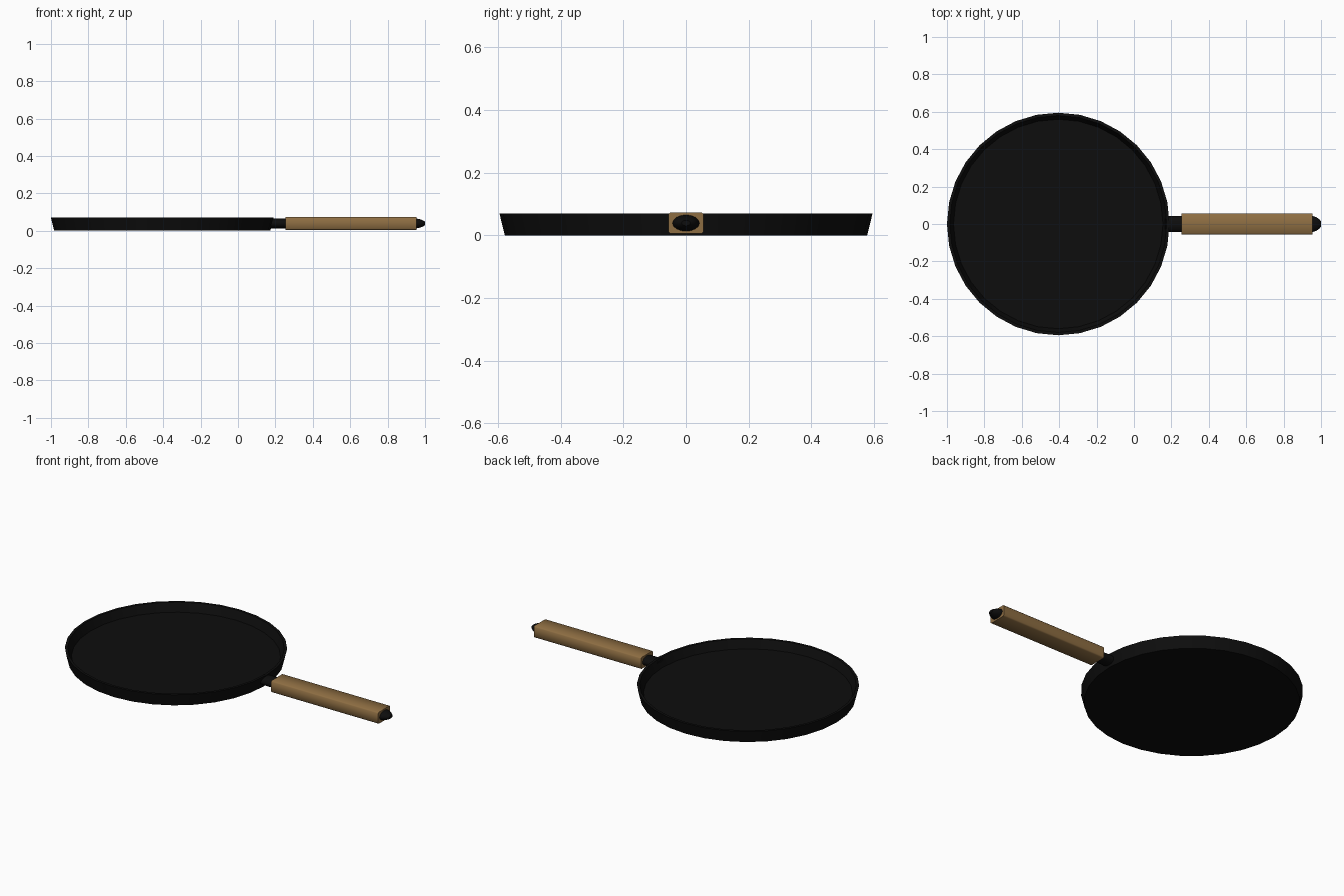
import bpy, bmesh, math

if "Cube" in bpy.data.objects:
    bpy.data.objects.remove(bpy.data.objects["Cube"])


def material(name, rgb):
    m = bpy.data.materials.new(name)
    m.diffuse_color = (*rgb, 1)
    m.use_nodes = True
    m.node_tree.nodes["Principled BSDF"].inputs["Base Color"].default_value = m.diffuse_color
    return m


iron = material("black_iron", (0.004, 0.004, 0.004))
wood = material("brown_wood", (0.27, 0.155, 0.055))


def loft(name, rings, mat):
    """Skin a list of closed rings and cap both ends."""
    bm = bmesh.new()
    loops = [[bm.verts.new(p) for p in ring] for ring in rings]
    n = len(loops[0])
    for a, b in zip(loops, loops[1:]):
        for i in range(n):
            j = (i + 1) % n
            bm.faces.new((a[i], a[j], b[j], b[i]))
    bm.faces.new(loops[0][::-1])
    bm.faces.new(loops[-1])
    bmesh.ops.recalc_face_normals(bm, faces=bm.faces)
    mesh = bpy.data.meshes.new(name)
    bm.to_mesh(mesh)
    bm.free()
    mesh.materials.append(mat)
    ob = bpy.data.objects.new(name, mesh)
    bpy.context.collection.objects.link(ob)
    return ob


def smooth(ob, angle):
    bpy.ops.object.select_all(action='DESELECT')
    ob.select_set(True)
    bpy.context.view_layer.objects.active = ob
    bpy.ops.object.shade_smooth_by_angle(angle=math.radians(angle))


def circle(r, z, n=32, cx=-0.405):
    return [(cx + r * math.cos(2 * math.pi * i / n),
             r * math.sin(2 * math.pi * i / n), z) for i in range(n)]


def oval(x, ry, rz, z=0.039, n=16):
    return [(x, ry * math.cos(2 * math.pi * i / n),
             z + rz * math.sin(2 * math.pi * i / n)) for i in range(n)]


# Shallow pan: outer base, outer rim, inner rim, floor
pan = loft("pan", [circle(0.578, 0), circle(0.595, 0.07),
                   circle(0.58, 0.07), circle(0.56, 0.02)], iron)
smooth(pan, 30)

# Oval metal rod from the pan wall through the grip to the rounded tip
rod = loft("handle_rod", [oval(0.165, 0.043, 0.026), oval(0.955, 0.043, 0.026),
                          oval(0.975, 0.036, 0.022), oval(0.99, 0.026, 0.016),
                          oval(1.0, 0.014, 0.009)], iron)
smooth(rod, 40)

# Wooden grip with slightly chamfered edges
w, h, c, zc = 0.056, 0.034, 0.006, 0.039
section = [(w, h - c), (w - c, h), (c - w, h), (-w, h - c),
           (-w, c - h), (c - w, -h), (w - c, -h), (w, c - h)]
grip = loft("wooden_grip", [[(x, y, zc + z) for y, z in section]
                            for x in (0.255, 0.955)], wood)
smooth(grip, 50)
